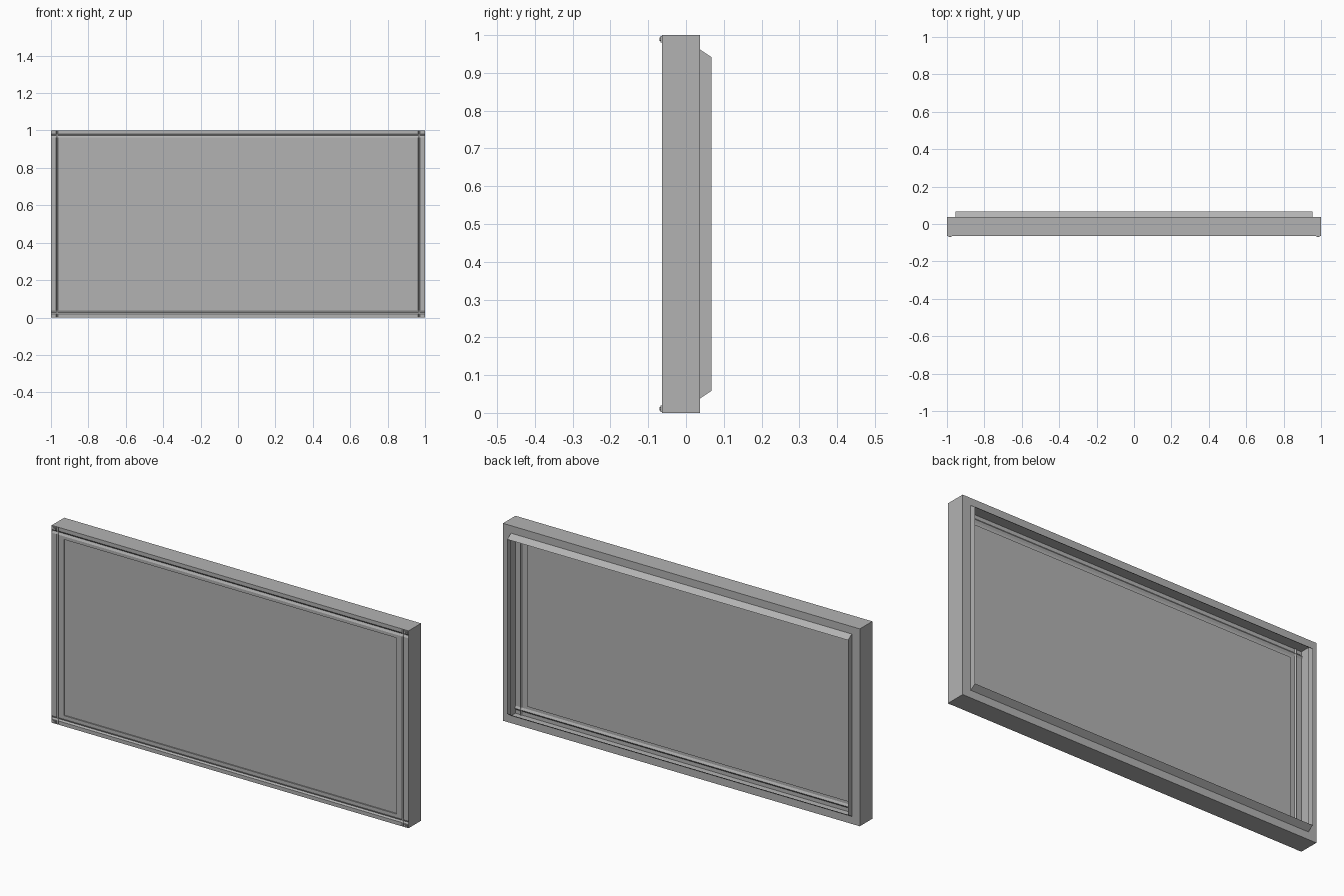
import bpy, bmesh

cube = bpy.data.objects.get("Cube")
if cube:
    bpy.data.objects.remove(cube, do_unlink=True)

FRONT, BACK, LIP = -0.063, 0.037, 0.067
GROOVE, RECESS = 0.006, 0.006

steel = bpy.data.materials.new("grey steel")
steel.use_nodes = True
colour = (0.45, 0.45, 0.45, 1)
steel.diffuse_color = colour
steel.node_tree.nodes["Principled BSDF"].inputs["Base Color"].default_value = colour


def finish(bm, name):
    bmesh.ops.remove_doubles(bm, verts=bm.verts, dist=0.0001)
    mesh = bpy.data.meshes.new(name)
    bm.to_mesh(mesh)
    bm.free()
    mesh.materials.append(steel)
    obj = bpy.data.objects.new(name, mesh)
    bpy.context.collection.objects.link(obj)
    return obj


def loop(bm, x, margin, y):
    """Rectangle facing the front, margin in from top and bottom."""
    return [bm.verts.new((sx, y, z)) for sx, z in
            ((-x, margin), (x, margin), (x, 1 - margin), (-x, 1 - margin))]


def bridge(bm, rings):
    for a, b in zip(rings, rings[1:]):
        for i in range(4):
            j = (i + 1) % 4
            bm.faces.new((a[i], a[j], b[j], b[i]))


# Folded shell: outer walls, back rim and the lip with sloped top and bottom
bm = bmesh.new()
bridge(bm, [loop(bm, 1, 0, FRONT), loop(bm, 1, 0, BACK),
            loop(bm, 0.955, 0.038, BACK), loop(bm, 0.955, 0.058, LIP)])
for f in bm.faces:
    f.normal_flip()
finish(bm, "folded_shell")

# Front sheet with V grooves that cross at the corners
half = [0.932, 0.962, 0.967, 0.972, 1]
rise = [0.054, 0.038, 0.027, 0.019, 0]
xs = [-x for x in reversed(half)] + half
zs = list(reversed(rise)) + [1 - z for z in rise]
bm = bmesh.new()
grid = []
for x in xs:
    column = []
    for z in zs:
        in_groove = abs(x) == half[2] or z in (rise[2], 1 - rise[2])
        column.append(bm.verts.new((x, FRONT + GROOVE * in_groove, z)))
    grid.append(column)
mid = len(half) - 1
for i in range(len(xs) - 1):
    for j in range(len(zs) - 1):
        if (i, j) != (mid, mid):
            bm.faces.new((grid[i][j], grid[i + 1][j],
                          grid[i + 1][j + 1], grid[i][j + 1]))
finish(bm, "front_frame")

# Recessed centre panel
bm = bmesh.new()
inner = loop(bm, half[0], rise[0], FRONT + RECESS)
bridge(bm, [loop(bm, half[0], rise[0], FRONT), inner])
bm.faces.new(inner)
finish(bm, "centre_panel")

# Small raised fixing block in each corner, with a round stud
for sx, side in ((-1, "right"), (1, "left")):
    for z, level in ((0.011, "lower"), (0.989, "upper")):
        bm = bmesh.new()
        bmesh.ops.create_cube(bm, size=1)
        for v in bm.verts:
            v.co = (sx * 0.984 + v.co.x * 0.02, FRONT - 0.002 + v.co.y * 0.006,
                    z + v.co.z * 0.016)
        finish(bm, f"{level}_{side}_corner_block")
        bpy.ops.mesh.primitive_cylinder_add(
            vertices=12, radius=0.005, depth=0.002,
            location=(sx * 0.984, FRONT - 0.0055, z), rotation=(1.5708, 0, 0))
        stud = bpy.context.object
        stud.name = f"{level}_{side}_corner_stud"
        stud.data.materials.append(steel)
